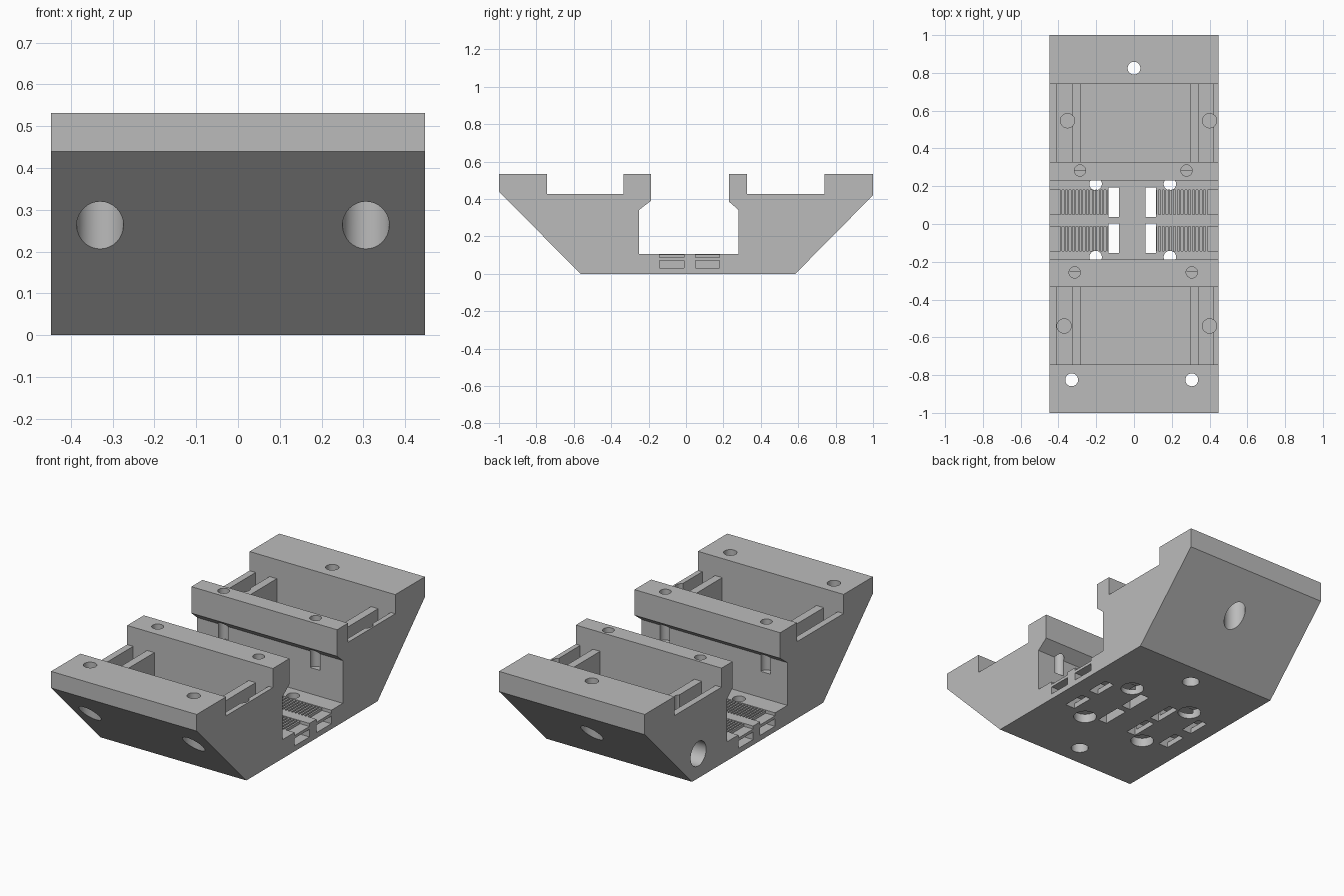
import bpy
import bmesh
from mathutils import Matrix

cube = bpy.data.objects.get("Cube")
if cube:
    bpy.data.objects.remove(cube, do_unlink=True)

grey = bpy.data.materials.new("light grey")
grey.use_nodes = True
colour = (0.5, 0.5, 0.5, 1)
grey.diffuse_color = colour
grey.node_tree.nodes["Principled BSDF"].inputs["Base Color"].default_value = colour


def make_object(name, bm):
    bmesh.ops.recalc_face_normals(bm, faces=bm.faces)
    mesh = bpy.data.meshes.new(name)
    bm.to_mesh(mesh)
    bm.free()
    mesh.materials.append(grey)
    obj = bpy.data.objects.new(name, mesh)
    bpy.context.collection.objects.link(obj)
    return obj


def add_box(bm, x, y, z):
    lo_hi = list(zip(x, y, z))
    size = [b - a for a, b in zip(*lo_hi)]
    mid = [(a + b) / 2 for a, b in zip(*lo_hi)]
    bmesh.ops.create_cube(bm, size=1, matrix=Matrix.Translation(mid) @ Matrix.Diagonal((*size, 1)))


def cut(body, bm):
    cutter = make_object("cutter", bm)
    mod = body.modifiers.new("cut", 'BOOLEAN')
    mod.object = cutter
    mod.operation = 'DIFFERENCE'
    mod.solver = 'EXACT'
    bpy.context.view_layer.objects.active = body
    bpy.ops.object.modifier_apply(modifier=mod.name)
    bpy.data.objects.remove(cutter, do_unlink=True)


def cut_box(x, y, z):
    bm = bmesh.new()
    add_box(bm, x, y, z)
    cut(body, bm)


def drill(x, y, radius, z):
    bm = bmesh.new()
    bmesh.ops.create_cone(bm, cap_ends=True, segments=32, radius1=radius, radius2=radius,
                          depth=z[1] - z[0],
                          matrix=Matrix.Translation((x, y, (z[0] + z[1]) / 2)))
    cut(body, bm)


# Carriage body: side profile (y, z) pushed across the width
HALF = 0.447
profile = [(-0.565, 0), (0.585, 0), (1, 0.42), (1, 0.532), (0.74, 0.532), (0.74, 0.426),
           (0.327, 0.426), (0.327, 0.532), (0.23, 0.532), (0.23, 0.385), (0.28, 0.342),
           (0.28, 0.105), (-0.25, 0.105), (-0.25, 0.342), (-0.187, 0.39), (-0.187, 0.532),
           (-0.333, 0.532), (-0.333, 0.426), (-0.743, 0.426), (-0.743, 0.532),
           (-1, 0.532), (-1, 0.44)]
bm = bmesh.new()
face = bm.faces.new([bm.verts.new((-HALF, y, z)) for y, z in profile])
side = bmesh.ops.extrude_face_region(bm, geom=[face])["geom"]
bmesh.ops.translate(bm, vec=(2 * HALF, 0, 0),
                    verts=[v for v in side if isinstance(v, bmesh.types.BMVert)])
body = make_object("carriage_body", bm)

# Deep pockets with a narrow slot behind each end wall
for y in ((-0.743, -0.333), (0.327, 0.74)):
    cut_box((-0.28, 0.298), y, (0.22, 0.5))
    cut_box((-0.41, -0.325), y, (0.3, 0.5))
    cut_box((0.342, 0.42), y, (0.3, 0.5))

# Round sockets in the slots
for x, y in ((-0.37, -0.54), (0.4, -0.54), (-0.352, 0.547), (0.4, 0.547)):
    drill(x, y, 0.038, (0.24, 0.5))

# Outer rail bolts, with wide head recesses opening on the slopes
for x, y in ((-0.33, -0.825), (0.306, -0.825), (0, 0.825)):
    drill(x, y, 0.034, (0.1, 0.6))
    drill(x, y, 0.056, (0.1, 0.41))

# Inner rail holes, half open along the channel walls
for x, y in ((-0.314, -0.256), (0.306, -0.256), (-0.286, 0.283), (0.278, 0.283)):
    drill(x, y, 0.03, (0.25, 0.6))

# Channel floor bolts with head recesses underneath
for x in (-0.203, 0.19):
    for y in (-0.175, 0.212):
        drill(x, y, 0.033, (-0.1, 0.2))
        drill(x, y, 0.06, (-0.1, 0.05))

# Blind holes under the base, and one in the right side
for y in (-0.445, 0.465):
    drill(0, y, 0.045, (-0.1, 0.15))
bm = bmesh.new()
bmesh.ops.create_cone(bm, cap_ends=True, segments=32, radius1=0.068, radius2=0.068, depth=0.4,
                      matrix=Matrix.Translation((-HALF, 0.53, 0.135))
                      @ Matrix.Rotation(1.5707963, 4, 'Y'))
cut(body, bm)

# Belt clamps: through slot, side tunnel, toothed trough and underside window
teeth = bmesh.new()
TOOTH_COUNT = 14
for y0, y1 in ((-0.142, -0.012), (0.05, 0.18)):
    for sign, inner in ((-1, 0.08), (1, 0.06)):
        def span(a, b):
            return tuple(sorted((sign * a, sign * b)))
        cut_box(span(inner, inner + 0.056), (y0 - 0.012, y1 + 0.014), (-0.1, 0.2))
        cut_box(span(inner + 0.03, 0.6), (y0, y1), (0.03, 0.072))
        cut_box(span(inner + 0.03, 0.6), (y0, y1), (0.088, 0.2))
        cut_box(span(0.29, 0.35), (y0, y1), (-0.1, 0.05))
        pitch = (0.395 - inner - 0.056) / TOOTH_COUNT
        for i in range(TOOTH_COUNT):
            x = inner + 0.06 + i * pitch
            add_box(teeth, span(x, x + pitch * 0.5), (y0 - 0.002, y1 + 0.002), (0.084, 0.103))
belt_teeth = make_object("belt_teeth", teeth)

# Smooth round bores, crisp edges elsewhere
bpy.ops.object.select_all(action='DESELECT')
body.select_set(True)
bpy.context.view_layer.objects.active = body
bpy.ops.object.shade_smooth_by_angle(angle=0.5)
